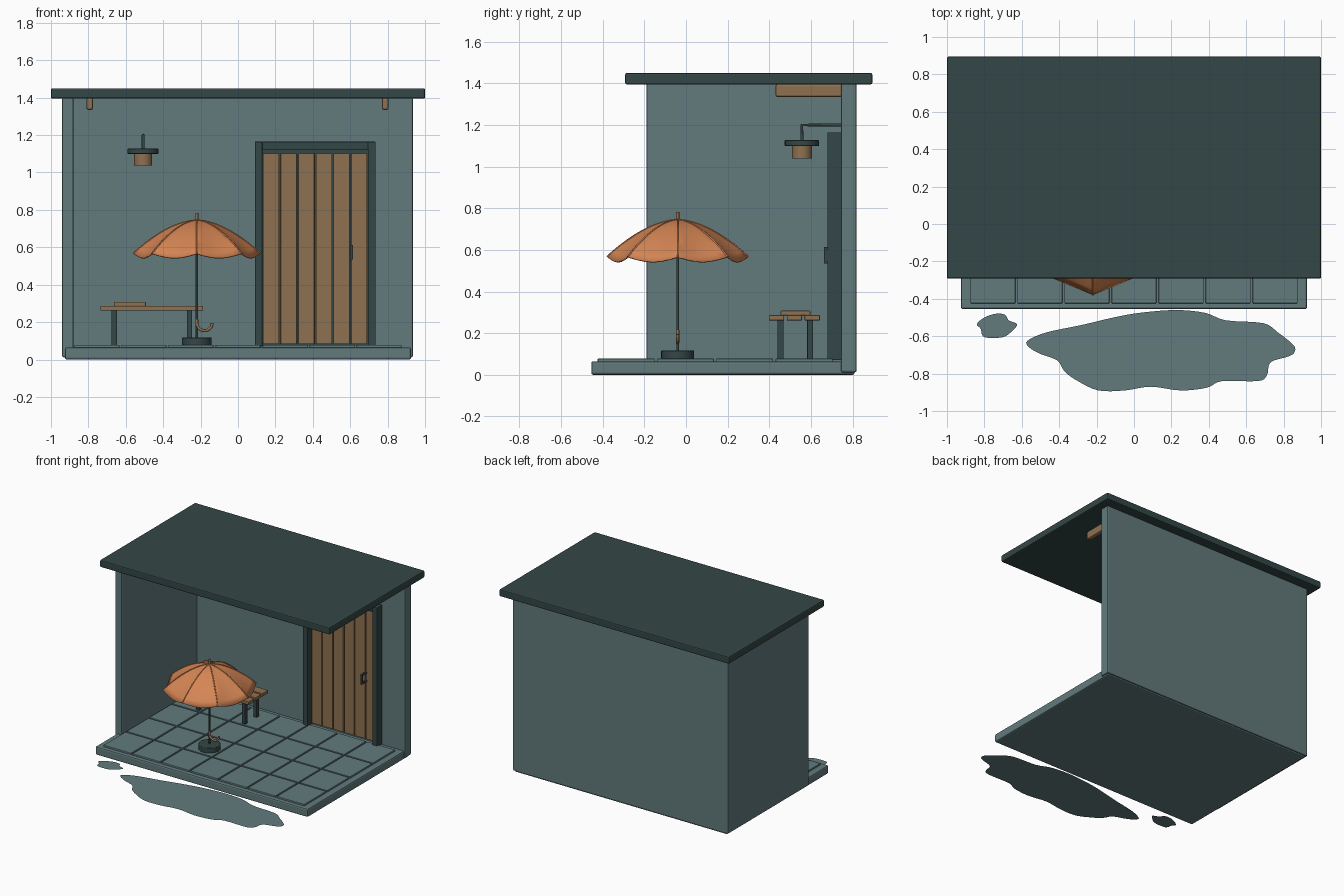
import bpy, bmesh, math
from mathutils import Vector

if "Cube" in bpy.data.objects:
    bpy.data.objects.remove(bpy.data.objects["Cube"])


def material(name, rgb):
    m = bpy.data.materials.new(name)
    m.diffuse_color = (*rgb, 1)
    m.use_nodes = True
    m.node_tree.nodes["Principled BSDF"].inputs["Base Color"].default_value = m.diffuse_color
    return m


TEAL = material("grey_teal", (0.122, 0.195, 0.202))
DARK = material("dark_slate", (0.034, 0.061, 0.061))
WOOD = material("warm_wood", (0.275, 0.165, 0.082))
ORANGE = material("umbrella_orange", (0.66, 0.235, 0.088))


def finish(name, bm, mat, bevel=0, smooth=False):
    me = bpy.data.meshes.new(name)
    bm.to_mesh(me)
    bm.free()
    me.materials.append(mat)
    ob = bpy.data.objects.new(name, me)
    bpy.context.collection.objects.link(ob)
    if smooth:
        bpy.context.view_layer.objects.active = ob
        ob.select_set(True)
        bpy.ops.object.shade_smooth_by_angle(angle=math.radians(35))
        ob.select_set(False)
    if bevel:
        b = ob.modifiers.new("bevel", "BEVEL")
        b.width, b.segments = bevel, 2
    return ob


def boxes(name, mat, spans, bevel=0):
    """Each span is (x0, x1, y0, y1, z0, z1)."""
    bm = bmesh.new()
    for x0, x1, y0, y1, z0, z1 in spans:
        vs = bmesh.ops.create_cube(bm, size=1)["verts"]
        for v in vs:
            v.co = ((x0 + x1) / 2 + v.co.x * (x1 - x0),
                    (y0 + y1) / 2 + v.co.y * (y1 - y0),
                    (z0 + z1) / 2 + v.co.z * (z1 - z0))
    return finish(name, bm, mat, bevel)


def cylinder(name, mat, x, y, z0, z1, r, sides=32, bevel=0):
    bm = bmesh.new()
    vs = bmesh.ops.create_cone(bm, cap_ends=True, segments=sides, radius1=r,
                               radius2=r, depth=z1 - z0)["verts"]
    bmesh.ops.translate(bm, verts=vs, vec=(x, y, (z0 + z1) / 2))
    return finish(name, bm, mat, bevel, smooth=True)


def tube(name, mat, paths, r):
    cu = bpy.data.curves.new(name, "CURVE")
    cu.dimensions = "3D"
    cu.bevel_depth, cu.bevel_resolution, cu.use_fill_caps = r, 2, True
    for pts in paths:
        sp = cu.splines.new("POLY")
        sp.points.add(len(pts) - 1)
        for p, c in zip(sp.points, pts):
            p.co = (*c, 1)
    cu.materials.append(mat)
    ob = bpy.data.objects.new(name, cu)
    bpy.context.collection.objects.link(ob)
    return ob


# Shell: floor slab, walls and roof
boxes("floor_slab", TEAL, [(-0.925, 0.925, -0.455, 0.81, 0, 0.065)], 0.01)
boxes("back_wall", TEAL, [(-0.94, 0.935, 0.745, 0.82, 0.012, 1.4)], 0.008)
boxes("left_wall", TEAL, [(-0.94, -0.88, -0.19, 0.76, 0.012, 1.4)], 0.008)
boxes("roof", DARK, [(-1, 1, -0.292, 0.895, 1.395, 1.45)], 0.008)

# Floor tiles
tx, ty, gap = 1.76 / 7, 1.14 / 4, 0.006
boxes("floor_tiles", TEAL,
      [(-0.88 + i * tx + gap, -0.88 + (i + 1) * tx - gap,
        -0.43 + j * ty + gap, -0.43 + (j + 1) * ty - gap, 0.05, 0.078)
       for i in range(7) for j in range(4)], 0.003)

# Roof beams
boxes("roof_beams", WOOD, [(x - 0.018, x + 0.018, 0.43, 0.75, 1.335, 1.398)
                           for x in (-0.793, 0.787)], 0.01)

# Door with frame, boards and pull handle
boxes("door_frame", DARK, [(0.09, 0.13, 0.68, 0.747, 0.07, 1.165),
                           (0.695, 0.735, 0.68, 0.747, 0.07, 1.165),
                           (0.13, 0.695, 0.68, 0.747, 1.122, 1.165)], 0.003)
boxes("door_backing", DARK, [(0.13, 0.695, 0.74, 0.747, 0.075, 1.125)])
bw = 0.565 / 6
boxes("door_boards", WOOD, [(0.13 + i * bw + 0.004, 0.13 + (i + 1) * bw - 0.004,
                             0.725, 0.743, 0.082, 1.102) for i in range(6)], 0.003)
boxes("door_handle", DARK, [(0.602, 0.615, 0.663, 0.675, 0.535, 0.613),
                            (0.602, 0.615, 0.67, 0.728, 0.535, 0.547),
                            (0.602, 0.615, 0.67, 0.728, 0.601, 0.613)])

# Wall lamp
LX, LY = -0.507, 0.557
tube("lamp_arm", DARK, [[(LX, 0.75, 1.2), (LX, LY, 1.2), (LX, LY, 1.11)]], 0.008)
cylinder("lamp_shade", DARK, LX, LY, 1.1, 1.127, 0.083, bevel=0.003)
cylinder("lamp_body", WOOD, LX, LY, 1.038, 1.102, 0.048)

# Bench and the box on it
boxes("bench_seat", WOOD, [(-0.735, -0.187, y, y + 0.073, 0.261, 0.287)
                           for y in (0.398, 0.484, 0.57)], 0.004)
boxes("bench_legs", DARK, [(x, x + 0.029, y, y + 0.029, 0.075, 0.263)
                           for x in (-0.676, -0.274) for y in (0.44, 0.582)], 0.002)
boxes("bench_box", WOOD, [(-0.664, -0.493, 0.455, 0.597, 0.286, 0.308)], 0.004)

# Umbrella
UX, UY, R = -0.22, -0.04, 0.34


def rib_z(t):
    return 0.745 - 0.178 * t ** 1.75


def canopy_point(t, k):
    """k counts sixths of a panel around eight panels."""
    f = (k % 6) / 6
    a = k * math.pi / 24
    r = R * t * math.cos(math.pi / 8) / math.cos((f - 0.5) * math.pi / 4)
    z = rib_z(t) - 0.024 * math.sin(math.pi * f) * t ** 4
    return (UX + r * math.cos(a), UY + r * math.sin(a), z)


bm = bmesh.new()
top = bm.verts.new((UX, UY, rib_z(0)))
rings = [[bm.verts.new(canopy_point(i / 10, k)) for k in range(48)]
         for i in range(1, 11)]
for k in range(48):
    n = (k + 1) % 48
    bm.faces.new((top, rings[0][k], rings[0][n]))
    for a, b in zip(rings, rings[1:]):
        bm.faces.new((a[k], b[k], b[n], a[n]))
canopy = finish("umbrella_canopy", bm, ORANGE, smooth=True)
shell = canopy.modifiers.new("thickness", "SOLIDIFY")
shell.thickness, shell.offset = 0.006, -1
tube("umbrella_ribs", ORANGE, [[canopy_point(i / 10, 6 * k) for i in range(11)]
                               for k in range(8)], 0.004)
cylinder("umbrella_pole", DARK, UX, UY, 0.1, 0.74, 0.0065, 12)
cylinder("umbrella_tip", WOOD, UX, UY, 0.735, 0.782, 0.008, 12)
cylinder("umbrella_base", DARK, UX, UY, 0.076, 0.118, 0.079, bevel=0.004)
tube("umbrella_hook", WOOD,
     [[(UX, UY, 0.215)] +
      [(UX + 0.041 - 0.041 * math.cos(a), UY, 0.195 - 0.041 * math.sin(a))
       for a in [i * math.pi / 14 for i in range(15)]]], 0.008)


# Puddles: flat patches with smoothed outlines
def puddle(name, pts):
    bm = bmesh.new()
    p = [Vector((x, y, 0.001)) for x, y in pts]
    n = len(p)
    vs = []
    for i in range(n):
        a, b, c, d = p[i - 1], p[i], p[(i + 1) % n], p[(i + 2) % n]
        for t in (0, 0.25, 0.5, 0.75):
            vs.append(bm.verts.new(0.5 * (2 * b + (c - a) * t
                      + (2 * a - 5 * b + 4 * c - d) * t * t
                      + (3 * b - a - 3 * c + d) * t ** 3)))
    face = bm.faces.new(vs)
    face.normal_update()
    if face.normal.z < 0:
        face.normal_flip()
    finish(name, bm, TEAL)


puddle("large_puddle", [
    (-.57, -.625), (-.47, -.58), (-.28, -.54), (-.11, -.5), (.03, -.475),
    (.22, -.46), (.38, -.475), (.49, -.515), (.69, -.53), (.77, -.58),
    (.855, -.65), (.855, -.69), (.82, -.71), (.73, -.74), (.71, -.81),
    (.66, -.84), (.47, -.84), (.39, -.875), (.25, -.89), (.09, -.87),
    (-.05, -.89), (-.19, -.89), (-.3, -.84), (-.37, -.79), (-.41, -.73),
    (-.5, -.695), (-.56, -.66)])
puddle("small_puddle", [
    (-.84, -.535), (-.8, -.5), (-.74, -.48), (-.69, -.485), (-.67, -.515),
    (-.625, -.535), (-.65, -.57), (-.7, -.605), (-.8, -.605), (-.82, -.56)])
